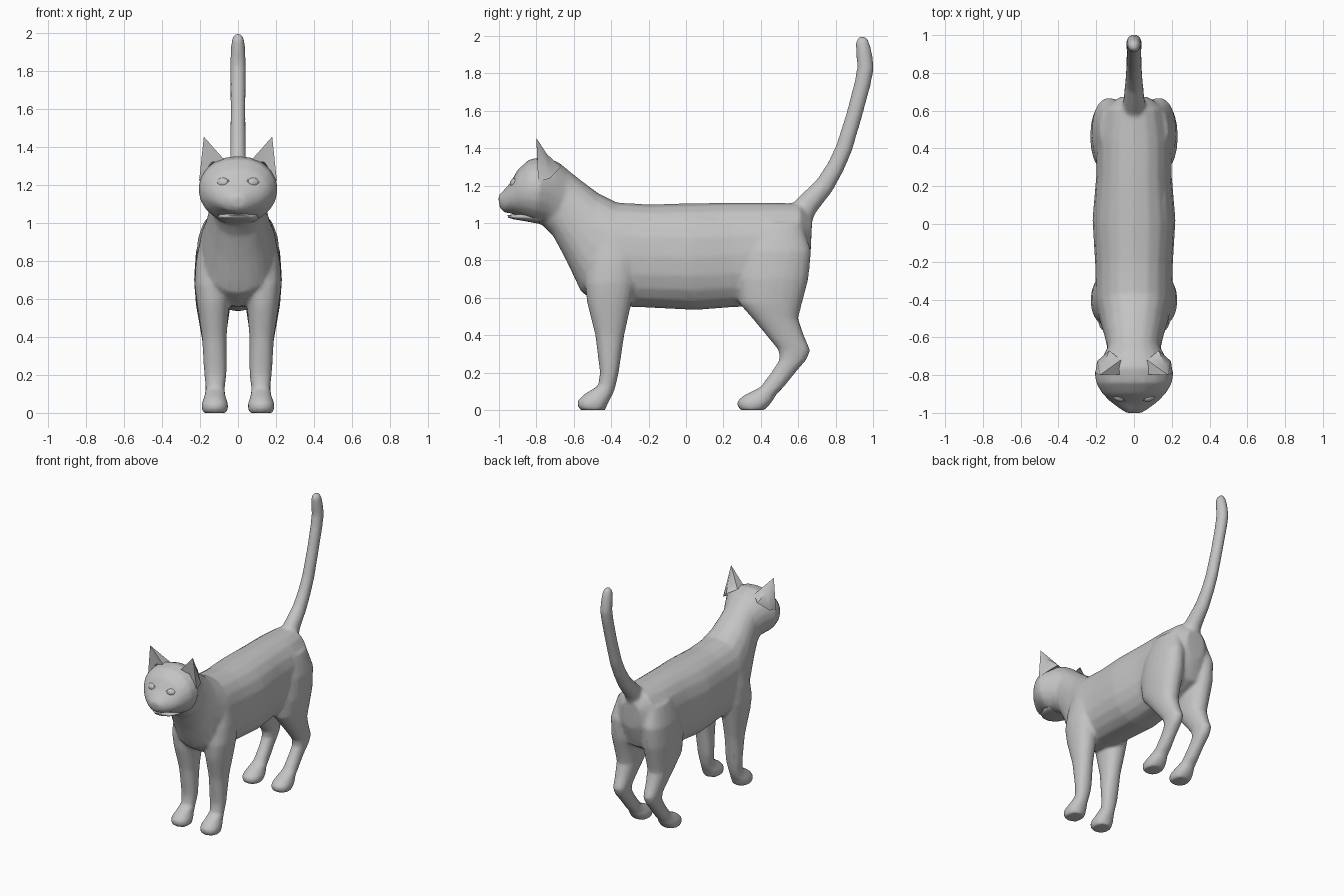
import bpy, bmesh, math
from mathutils import Vector

if "Cube" in bpy.data.objects:
    bpy.data.objects.remove(bpy.data.objects["Cube"])

fur = bpy.data.materials.new("grey fur")
fur.diffuse_color = (0.55, 0.55, 0.55, 1)
fur.use_nodes = True
fur.node_tree.nodes["Principled BSDF"].inputs["Base Color"].default_value = fur.diffuse_color


def loft(bm, rings, sides=20, power=2.2):
    """Skin a closed tube through rings given as (centre, half axis, half axis)."""
    loops = []
    for c, u, v in rings:
        loop = []
        for i in range(sides):
            a = 2 * math.pi * i / sides
            ca, sa = math.cos(a), math.sin(a)
            p = c + u * math.copysign(abs(ca) ** (2 / power), ca) \
                  + v * math.copysign(abs(sa) ** (2 / power), sa)
            loop.append(bm.verts.new(p))
        loops.append(loop)
    faces = [bm.faces.new(loops[0]), bm.faces.new(loops[-1])]
    for a, b in zip(loops, loops[1:]):
        for i in range(sides):
            j = (i + 1) % sides
            faces.append(bm.faces.new((a[i], a[j], b[j], b[i])))
    bmesh.ops.recalc_face_normals(bm, faces=faces)


def trunk_rings(stations):
    """Stations: top y, top z, bottom y, bottom z, half width."""
    out = []
    for yt, zt, yb, zb, w in stations:
        top, bot = Vector((0, yt, zt)), Vector((0, yb, zb))
        out.append(((top + bot) / 2, Vector((w, 0, 0)), (top - bot) / 2))
    return out


def leg_rings(stations, side):
    """Stations: z, front y, back y, inner x, outer x."""
    return [(Vector((side * (xi + xo) / 2, (yf + yb) / 2, z)),
             Vector(((xo - xi) / 2, 0, 0)), Vector((0, (yb - yf) / 2, 0)))
            for z, yf, yb, xi, xo in stations]


def make_object(name, bm, angle=60):
    mesh = bpy.data.meshes.new(name)
    bm.to_mesh(mesh)
    bm.free()
    mesh.materials.append(fur)
    ob = bpy.data.objects.new(name, mesh)
    bpy.context.collection.objects.link(ob)
    bpy.ops.object.select_all(action='DESELECT')
    ob.select_set(True)
    bpy.context.view_layer.objects.active = ob
    bpy.ops.object.shade_smooth_by_angle(angle=math.radians(angle))
    return ob


skin = bmesh.new()

# Torso and neck
loft(skin, trunk_rings([
    (0.675, 1.03, 0.665, 0.82, 0.08), (0.61, 1.105, 0.61, 0.66, 0.165),
    (0.45, 1.11, 0.43, 0.56, 0.20), (0.25, 1.11, 0.25, 0.55, 0.20),
    (0.0, 1.105, 0.05, 0.535, 0.22), (-0.20, 1.10, -0.25, 0.55, 0.205),
    (-0.37, 1.11, -0.45, 0.56, 0.205), (-0.47, 1.16, -0.56, 0.63, 0.18),
    (-0.55, 1.22, -0.64, 0.80, 0.155), (-0.62, 1.275, -0.71, 0.93, 0.14),
    (-0.68, 1.32, -0.77, 0.99, 0.14)]), power=2.3)

# Head and upper muzzle
loft(skin, trunk_rings([
    (-0.62, 1.275, -0.69, 0.97, 0.14), (-0.68, 1.325, -0.76, 0.99, 0.175),
    (-0.76, 1.355, -0.81, 1.00, 0.21), (-0.84, 1.34, -0.85, 1.015, 0.20),
    (-0.90, 1.285, -0.89, 1.035, 0.17), (-0.94, 1.215, -0.935, 1.052, 0.13),
    (-0.98, 1.17, -0.97, 1.055, 0.08), (-1.005, 1.145, -0.995, 1.08, 0.04)]),
    power=2.1)

# Legs with paws
front_leg = [
    (0.98, -0.46, -0.30, 0.07, 0.185), (0.80, -0.52, -0.26, 0.05, 0.222),
    (0.68, -0.54, -0.27, 0.04, 0.230), (0.58, -0.53, -0.29, 0.045, 0.218),
    (0.40, -0.485, -0.33, 0.06, 0.190), (0.20, -0.46, -0.36, 0.06, 0.178),
    (0.13, -0.47, -0.375, 0.07, 0.170), (0.085, -0.545, -0.39, 0.065, 0.178),
    (0.05, -0.58, -0.41, 0.052, 0.192), (0.02, -0.58, -0.425, 0.052, 0.192),
    (0.0, -0.565, -0.43, 0.06, 0.185)]
hind_leg = [
    (1.00, 0.36, 0.62, 0.05, 0.18), (0.85, 0.30, 0.67, 0.04, 0.222),
    (0.70, 0.27, 0.655, 0.03, 0.232), (0.57, 0.285, 0.62, 0.04, 0.222),
    (0.49, 0.355, 0.60, 0.05, 0.208), (0.40, 0.43, 0.63, 0.065, 0.192),
    (0.32, 0.495, 0.665, 0.075, 0.18), (0.27, 0.50, 0.645, 0.08, 0.175),
    (0.20, 0.455, 0.585, 0.08, 0.17), (0.12, 0.395, 0.52, 0.075, 0.172),
    (0.08, 0.31, 0.48, 0.065, 0.18), (0.05, 0.275, 0.465, 0.052, 0.192),
    (0.02, 0.275, 0.44, 0.052, 0.192), (0.0, 0.29, 0.42, 0.06, 0.185)]
for side in (1, -1):
    loft(skin, leg_rings(front_leg, side))
    loft(skin, leg_rings(hind_leg, side))

# Tail: y, z, radius
tail = [(0.58, 1.0, 0.08), (0.65, 1.10, 0.062), (0.74, 1.20, 0.052),
        (0.80, 1.30, 0.047), (0.845, 1.40, 0.045), (0.90, 1.58, 0.043),
        (0.945, 1.75, 0.044), (0.96, 1.83, 0.045), (0.952, 1.91, 0.042),
        (0.942, 1.97, 0.036), (0.94, 1.997, 0.018)]
rings = []
for i, (y, z, r) in enumerate(tail):
    a, b = tail[max(i - 1, 0)], tail[min(i + 1, len(tail) - 1)]
    d = Vector((0, b[0] - a[0], b[1] - a[1])).normalized()
    rings.append((Vector((0, y, z)), Vector((r * 0.92, 0, 0)),
                  Vector((0, d.z, -d.y)) * r))
loft(skin, rings, power=2)

# Fuse torso, head, legs and tail into one soft skin
body = make_object("body_skin", skin)
remesh = body.modifiers.new("fuse", 'REMESH')
remesh.mode = 'VOXEL'
remesh.voxel_size = 0.012
remesh.use_smooth_shade = True
soften = body.modifiers.new("soften", 'SMOOTH')
soften.factor = 0.5
soften.iterations = 6
thin = body.modifiers.new("thin", 'DECIMATE')
thin.ratio = 0.25
for name in ("fuse", "soften", "thin"):
    bpy.ops.object.modifier_apply(modifier=name)
bpy.ops.object.shade_smooth_by_angle(angle=math.radians(60))

# Lower jaw
bm = bmesh.new()
loft(bm, trunk_rings([
    (-0.78, 1.07, -0.78, 0.995, 0.11), (-0.86, 1.06, -0.86, 1.01, 0.105),
    (-0.92, 1.046, -0.92, 1.02, 0.075), (-0.955, 1.043, -0.95, 1.028, 0.035)]))
make_object("lower_jaw", bm)

for side, label in ((1, "left"), (-1, "right")):
    # Ear: cupped front, rounded back
    bm = bmesh.new()
    pts = [(0.065, -0.795, 1.325), (0.205, -0.79, 1.22), (0.195, -0.725, 1.24),
           (0.13, -0.67, 1.30), (0.07, -0.72, 1.33), (0.18, -0.80, 1.455),
           (0.14, -0.785, 1.32), (0.165, -0.745, 1.37)]
    v = [bm.verts.new((side * x, y, z)) for x, y, z in pts]
    for f in ((0, 6, 5), (6, 1, 5), (1, 2, 5), (2, 7, 5), (2, 3, 7), (3, 4, 7),
              (4, 5, 7), (4, 0, 5), (0, 4, 3, 2, 1, 6)):
        bm.faces.new([v[i] for i in f])
    bmesh.ops.recalc_face_normals(bm, faces=bm.faces)
    make_object(label + "_ear", bm, 50)

    # Eye: flattened ball with a lid rim
    bm = bmesh.new()
    bmesh.ops.create_uvsphere(bm, u_segments=16, v_segments=10, radius=1)
    bmesh.ops.scale(bm, verts=bm.verts, vec=(0.034, 0.02, 0.025))
    eye = make_object(label + "_eye", bm)
    eye.location = (side * 0.082, -0.918, 1.215)
    eye.rotation_euler = (math.radians(-25), 0, side * math.radians(25))
    bpy.ops.mesh.primitive_torus_add(major_segments=20, minor_segments=6,
                                     major_radius=1, minor_radius=0.16)
    rim = bpy.context.object
    rim.name = label + "_eyelid"
    rim.data.materials.append(fur)
    rim.scale = (0.034, 0.025, 0.03)
    rim.location = eye.location
    rim.rotation_euler = (math.radians(65), 0, side * math.radians(25))
    bpy.ops.object.shade_smooth_by_angle(angle=math.radians(60))
